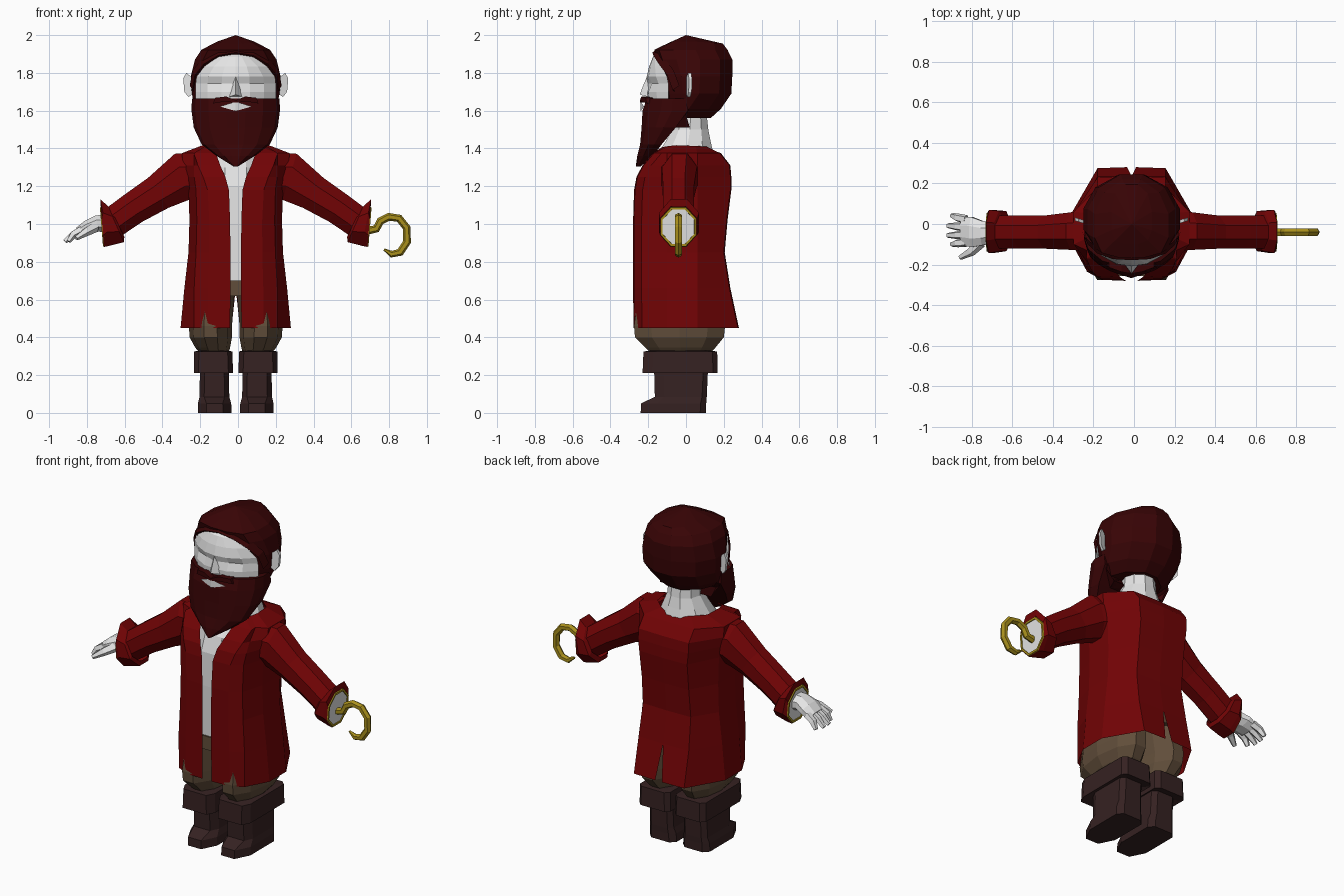
import bpy, math
from mathutils import Vector

if "Cube" in bpy.data.objects:
    bpy.data.objects.remove(bpy.data.objects["Cube"])

SHIFT = -0.012  # body sits slightly off centre because hook and hand differ in reach


def material(name, rgb):
    m = bpy.data.materials.new(name)
    m.diffuse_color = (*rgb, 1)
    m.use_nodes = True
    m.node_tree.nodes["Principled BSDF"].inputs["Base Color"].default_value = m.diffuse_color
    return m


RED = material("red cloth", (0.165, 0.001, 0.0015))
HAIR = material("dark hair", (0.040, 0.0012, 0.0016))
SKIN = material("pale skin", (0.78, 0.78, 0.78))
BROWN = material("brown cloth", (0.12, 0.076, 0.043))
BOOT = material("boot leather", (0.036, 0.0155, 0.0155))
GOLD = material("gold", (0.40, 0.28, 0.012))


def mesh(name, verts, faces, mat):
    me = bpy.data.meshes.new(name)
    me.from_pydata([(v[0] + SHIFT, v[1], v[2]) for v in verts], [], faces)
    me.materials.append(mat)
    ob = bpy.data.objects.new(name, me)
    bpy.context.collection.objects.link(ob)
    bpy.ops.object.select_all(action='DESELECT')
    ob.select_set(True)
    bpy.context.view_layer.objects.active = ob
    bpy.ops.object.mode_set(mode='EDIT')
    bpy.ops.mesh.select_all(action='SELECT')
    bpy.ops.mesh.remove_doubles(threshold=0.0005)
    bpy.ops.mesh.normals_make_consistent(inside=False)
    bpy.ops.object.mode_set(mode='OBJECT')
    return ob


def loft(name, rings, mat, closed=True, caps=True):
    """Bridge rings with equal point counts."""
    n = len(rings[0])
    verts = [p for r in rings for p in r]
    faces = []
    for i in range(len(rings) - 1):
        for j in range(n if closed else n - 1):
            k = (j + 1) % n
            faces.append((i*n + j, i*n + k, (i+1)*n + k, (i+1)*n + j))
    if caps:
        faces.append(tuple(range(n)))
        faces.append(tuple(range((len(rings)-1)*n, len(rings)*n)))
    return mesh(name, verts, faces, mat)


def flip(rings):
    return [[(-p[0], p[1], p[2]) for p in r] for r in rings]


def both(half):
    """Half outline from front to back, completed by its mirror image."""
    return half + [(-p[0], p[1], p[2]) for p in reversed(half)]


def oval(z, w, yf, yb, cx=0.0, n=10):
    c, r = (yf + yb) / 2, (yb - yf) / 2
    k = 1 / math.cos(math.pi / n)
    return [(cx + w*math.cos(2*math.pi*i/n), c + r*k*math.sin(2*math.pi*i/n), z) for i in range(n)]


def tube_ring(cx, cz, angle, rz, ry, cy=-0.04, n=8):
    """Ring across the xz plane; angle tips its axis downwards from +x."""
    up = Vector((math.sin(angle), 0, math.cos(angle)))
    return [tuple(Vector((cx, cy, cz)) + up*rz*math.sin(a) + Vector((0, ry*math.cos(a), 0)))
            for a in (2*math.pi*(i + .5)/n for i in range(n))]


def path_tube(name, pts, radii, mat, n=6):
    rings = []
    for i, p in enumerate(pts):
        p = Vector(p)
        t = (Vector(pts[min(i+1, len(pts)-1)]) - Vector(pts[max(i-1, 0)])).normalized()
        a = t.cross(Vector((0, 1, 0))).normalized()
        b = t.cross(a)
        rings.append([tuple(p + (a*math.cos(2*math.pi*j/n) + b*math.sin(2*math.pi*j/n))*radii[i])
                      for j in range(n)])
    return loft(name, rings, mat)


# Coat: z, front gap, half width, front y, back y, back slit
coat = []
for z, g, w, yf, yb, slit in [
        (.45, .030, .292, -.278, .28, .022), (.66, .028, .272, -.28, .235, 0),
        (.85, .028, .25, -.28, .205, 0), (1.02, .030, .245, -.28, .22, 0),
        (1.18, .036, .25, -.275, .24, 0), (1.25, .055, .262, -.262, .24, 0),
        (1.31, .082, .28, -.23, .235, 0), (1.375, .105, .285, -.175, .185, 0)]:
    f = min(w, .262)
    coat.append([(g, yf, z), (.45*f + g, yf + .005, z), (.84*f, yf + .045, z), (w, -.10, z),
                 (w, .06, z), (.64*f, yb - .005, z), (slit, yb, z)])
coat.append([(.105, -.13, 1.405), (.125, -.11, 1.41), (.16, -.09, 1.413), (.175, -.05, 1.417),
             (.165, .05, 1.413), (.10, .11, 1.41), (0, .145, 1.39)])
loft("coat_left", coat, RED, closed=False, caps=False)
loft("coat_right", flip(coat), RED, closed=False, caps=False)

# Chest and flared neck beneath the coat
loft("chest", [oval(.68, .20, -.245, .16), oval(1.0, .20, -.25, .18), oval(1.2, .20, -.245, .18),
               oval(1.30, .18, -.215, .16), oval(1.395, .15, -.135, .14), oval(1.44, .128, -.105, .13),
               oval(1.50, .098, -.075, .118), oval(1.62, .09, -.055, .105)], SKIN)

# Trousers: hips and two puffed legs
loft("trouser_hips", [oval(.62, .235, -.255, .19), oval(.70, .215, -.255, .18)], BROWN)
for side, s in (("left", 1), ("right", -1)):
    leg = [oval(.32, .078, -.19, .13, .115), oval(.345, .092, -.215, .155, .122),
           oval(.40, .112, -.27, .20, .132), oval(.46, .114, -.275, .207, .134),
           oval(.65, .115, -.25, .18, .12)]
    loft("trouser_leg_" + side, leg if s > 0 else flip(leg), BROWN)

    # Boots: foot with low tapered toe, shaft and turned-down cuff
    def box_ring(x0, x1, yf, yb, zf, c=.025, cf=.025):
        return [(x0 + cf, yf, zf), (x1 - cf, yf, zf), (x1, yf + 2*cf, zf), (x1, yb - c, zf),
                (x1 - c, yb, zf), (x0 + c, yb, zf), (x0, yb - c, zf), (x0, yf + 2*cf, zf)]
    boot = [box_ring(.022, .20, -.24, .105, 0, .03, .045), box_ring(.024, .20, -.238, .107, .05, .03, .045),
            box_ring(.034, .192, -.165, .11, .085), box_ring(.036, .19, -.168, .115, .20),
            box_ring(.036, .19, -.17, .118, .25)]
    cuff = [box_ring(.035, .19, -.17, .115, .225), box_ring(.014, .222, -.23, .168, .212),
            box_ring(.018, .22, -.225, .165, .325), box_ring(.04, .19, -.18, .125, .33)]
    loft("boot_" + side, boot if s > 0 else flip(boot), BOOT)
    loft("boot_cuff_" + side, cuff if s > 0 else flip(cuff), BOOT)

    # Sleeves, flared cuffs, thin gold trim and wrist
    sleeve = [tube_ring(.18, 1.26, .1, .125, .115, -.03), tube_ring(.285, 1.25, .3, .138, .10, -.035),
              tube_ring(.41, 1.165, .6, .104, .088), tube_ring(.54, 1.085, .55, .093, .088),
              tube_ring(.66, 1.00, .5, .09, .088)]
    acuff = [tube_ring(.625, 1.005, .45, .088, .088), tube_ring(.635, 1.0, .42, .114, .107, -.035),
             tube_ring(.692, 1.008, .2, .136, .115, -.037), tube_ring(.706, .985, .08, .116, .106)]
    trim = [tube_ring(.700, .985, .08, .114, .104), tube_ring(.711, .985, .08, .112, .102),
            tube_ring(.711, .985, .08, .099, .091), tube_ring(.695, .985, .08, .097, .089)]
    wrist = [tube_ring(.66, .985, .03, .09, .085), tube_ring(.706, .985, .08, .100, .092)]
    for nm, rings, m, cap in (("sleeve_", sleeve, RED, True), ("sleeve_cuff_", acuff, RED, False),
                              ("cuff_trim_", trim, GOLD, False), ("wrist_", wrist, SKIN, True)):
        loft(nm + side, rings if s > 0 else flip(rings), m, caps=cap)

    # Ears
    ear = [(.225, 1.69), (.25, 1.672), (.272, 1.70), (.278, 1.77), (.262, 1.80), (.225, 1.77)]
    loft("ear_" + side, [[(s*x, y + (x - .225)*.3, z) for x, z in ear] for y in (.0, .016)], SKIN)

# Hook
hook = [(.70, .965), (.745, .975), (.765, 1.015), (.81, 1.038), (.865, 1.03), (.905, .98),
        (.907, .905), (.87, .85), (.825, .84), (.785, .865)]
path_tube("hook", [(x, -.04, z) for x, z in hook], [.021]*8 + [.018, .006], GOLD)

# Hand: palm, four fingers and thumb
loft("palm", flip([tube_ring(.69, 1.0, .1, .055, .06, -.04), tube_ring(.735, 1.003, .2, .046, .065, -.045),
                   tube_ring(.785, .985, .45, .038, .08, -.04), tube_ring(.835, .96, .5, .024, .075, -.035)]), SKIN)
for i, (y0, y1, tip) in enumerate([(.022, .042, .885), (-.016, -.008, .905), (-.054, -.056, .905), (-.09, -.10, .885)]):
    path_tube("finger_%d" % (i + 1), [(-.815, y0, .97), (-.86, (y0 + y1)/2, .945), (-tip, y1, .908)],
              [.023, .021, .013], SKIN, 5)
path_tube("thumb", [(-.745, -.09, .985), (-.79, -.135, .96), (-.845, -.165, .925)], [.03, .024, .013], SKIN, 5)

# Hair: angular cap whose lower edge dips toward the jaw
hair = []
for z, w, yf, yb, dip in [(1.56, .17, -.08, .13, .05), (1.61, .21, -.10, .185, .03), (1.69, .232, -.115, .24, 0),
                          (1.78, .238, -.125, .245, 0), (1.87, .216, -.15, .245, 0), (1.922, .182, -.168, .22, 0)]:
    hair.append(both([(.3*w, yf, z - dip), (.8*w, yf + .025, z - dip), (w, yf + .10, z - dip), (w, yb - .17, z),
                      (.75*w, yb - .065, z), (.25*w, yb, z)]))
hair.append(both([(.03, -.10, 1.955), (.08, -.08, 1.962), (.10, -.03, 1.965), (.10, .06, 1.965),
                  (.08, .15, 1.958), (.03, .195, 1.955)]))
hair.append([(0, 0, 2.0)] * 12)
loft("hair", hair, HAIR, caps=False)
loft("hair_base", [hair[0], [(p[0]*.5, p[1]*.5, p[2]) for p in hair[0]]], HAIR)

# Hair fringe: raised arch that frames the forehead
arch = [(.225, -.06, 1.70), (.212, -.09, 1.78), (.165, -.135, 1.84), (.09, -.163, 1.885), (0, -.168, 1.90)]
arch += [(-x, y, z) for x, y, z in reversed(arch[:-1])]
loft("hair_fringe", [arch, [(x*1.02, y - .01, z + .008) for x, y, z in arch],
                     [(x*1.08, y + .025, z + .033) for x, y, z in arch]], HAIR, closed=False, caps=False)

# Face: domed forehead, eye sockets either side of the nose, cheeks
face = []
for z, w, yf, dent in [(1.58, .20, -.17, 0), (1.66, .212, -.205, 0), (1.70, .214, -.206, -.004),
                       (1.745, .212, -.205, .015), (1.78, .208, -.208, 0), (1.835, .165, -.195, 0),
                       (1.885, .095, -.175, 0), (1.905, .03, -.15, 0)]:
    drop = .11 * (w / .21) ** 2
    face.append([(u*w, yf + drop*abs(u)**2.2 + d*dent, z)
                 for u, d in ((-1, 0), (-.7, .5), (-.35, 1), (0, 0), (.35, 1), (.7, .5), (1, 0))])
loft("face", face, SKIN, closed=False, caps=False)
mesh("nose", [(0, -.205, 1.785), (-.038, -.195, 1.672), (.038, -.195, 1.672), (0, -.245, 1.685), (0, -.232, 1.72)],
     [(0, 1, 4), (1, 3, 4), (0, 4, 2), (4, 3, 2), (1, 2, 3)], SKIN)

# Beard: wraps the jaw and comes to a point
beard = []
for z, w, yf, yb in [(1.665, .232, -.207, .0), (1.60, .234, -.23, .01), (1.51, .222, -.235, -.055),
                     (1.42, .18, -.243, -.13), (1.36, .10, -.258, -.175), (1.305, .012, -.266, -.24)]:
    d = yb - yf
    beard.append(both([(.22*w, yf, z), (.62*w, yf + .12*d, z), (.92*w, yf + .40*d, z),
                       (w, yf + .65*d, z), (.97*w, yb, z)]))
loft("beard", beard, HAIR)

# Moustache and mouth
for side, s in (("left", 1), ("right", -1)):
    loft("moustache_" + side, [[(s*x, y + d, z) for x, y, z in
         [(0, -.23, 1.655), (.05, -.222, 1.675), (.11, -.20, 1.668), (.12, -.192, 1.638),
          (.06, -.22, 1.648), (0, -.23, 1.642)]] for d in (-.014, .04)], HAIR)
mesh("mouth", [(-.085, -.222, 1.622), (0, -.241, 1.648), (.085, -.222, 1.622), (0, -.24, 1.598)],
     [(0, 1, 3), (1, 2, 3)], SKIN)
